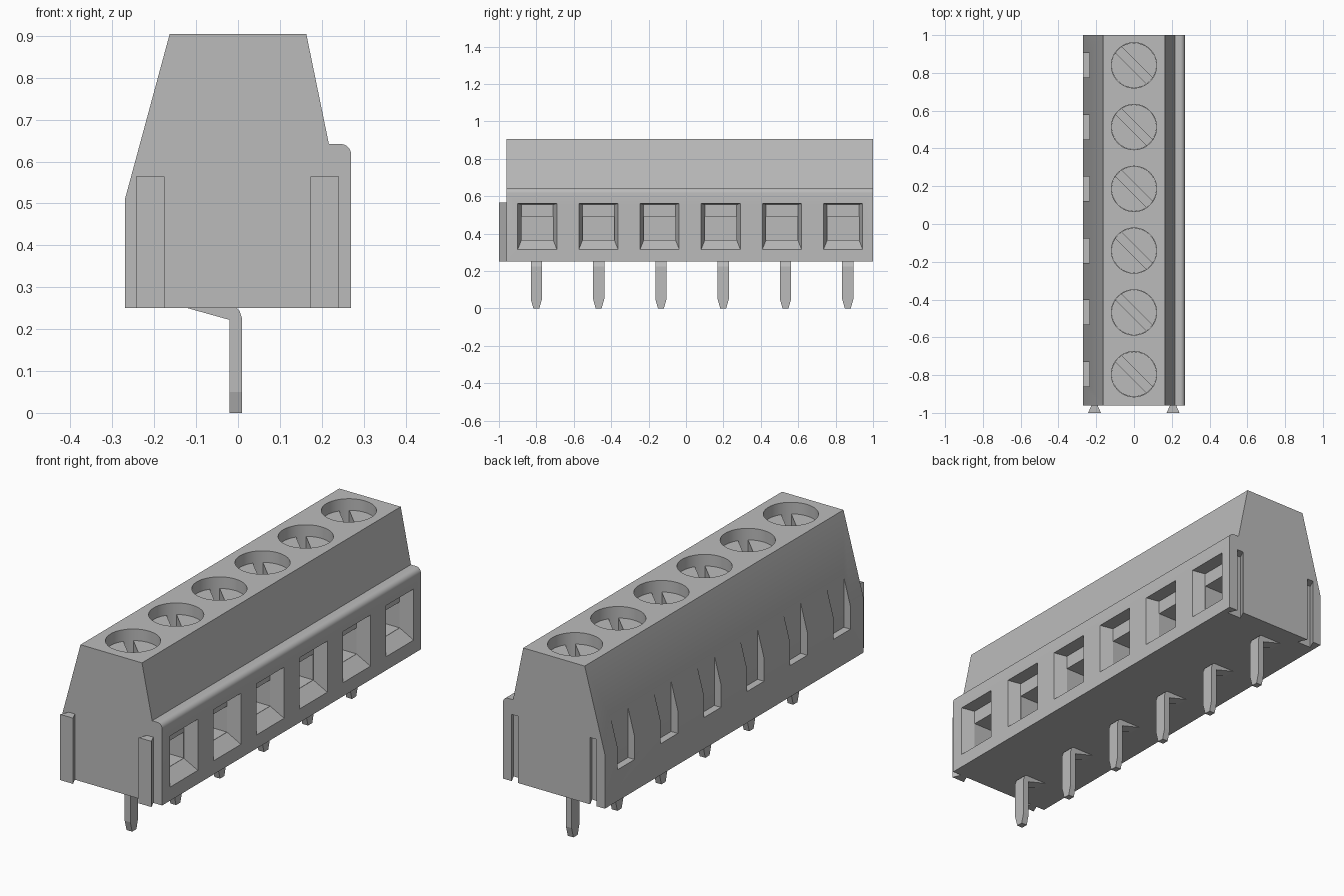
import bpy, bmesh, math
from mathutils import Vector

if "Cube" in bpy.data.objects:
    bpy.data.objects.remove(bpy.data.objects["Cube"])

grey = bpy.data.materials.new("plain grey")
colour = (0.5, 0.5, 0.5, 1)
grey.diffuse_color = colour
grey.use_nodes = True
grey.node_tree.nodes["Principled BSDF"].inputs["Base Color"].default_value = colour

COUNT, PITCH = 6, 0.327
POLES = [-0.795 + i * PITCH for i in range(COUNT)]
PINS = [-0.8 + i * 0.333 for i in range(COUNT)]


def loft(bm, ring_a, ring_b):
    """Closed solid between two matching rings of 3D points."""
    a = [bm.verts.new(p) for p in ring_a]
    b = [bm.verts.new(p) for p in ring_b]
    n = len(a)
    faces = [bm.faces.new(a), bm.faces.new(b)]
    faces += [bm.faces.new((a[i], a[(i + 1) % n], b[(i + 1) % n], b[i])) for i in range(n)]
    bmesh.ops.recalc_face_normals(bm, faces=faces)


def along_y(bm, profile, y0, y1):
    loft(bm, [(x, y0, z) for x, z in profile], [(x, y1, z) for x, z in profile])


def along_z(bm, profile, z0, z1):
    loft(bm, [(x, y, z0) for x, y in profile], [(x, y, z1) for x, y in profile])


def section(x, y, half, z0, z1):
    return [(x, y - half, z0), (x, y + half, z0), (x, y + half, z1), (x, y - half, z1)]


def circle(y, radius, sides=48):
    steps = [math.tau * i / sides for i in range(sides)]
    return [(radius * math.cos(t), y + radius * math.sin(t)) for t in steps]


def finish(name, bm):
    mesh = bpy.data.meshes.new(name)
    bm.to_mesh(mesh)
    bm.free()
    mesh.materials.append(grey)
    obj = bpy.data.objects.new(name, mesh)
    bpy.context.collection.objects.link(obj)
    return obj


def cut(obj, bm):
    """Subtract a temporary solid and bake the result."""
    cutter = finish("cutter", bm)
    cutter.hide_render = True
    mod = obj.modifiers.new("cut", "BOOLEAN")
    mod.operation, mod.solver, mod.object = "DIFFERENCE", "EXACT", cutter
    graph = bpy.context.evaluated_depsgraph_get()
    baked = bpy.data.meshes.new_from_object(obj.evaluated_get(graph))
    obj.modifiers.clear()
    obj.data = baked
    bpy.data.objects.remove(cutter)


def smooth(obj):
    bpy.ops.object.select_all(action="DESELECT")
    obj.select_set(True)
    bpy.context.view_layer.objects.active = obj
    bpy.ops.object.shade_smooth_by_angle(angle=math.radians(30))


# Housing with a rounded shoulder
shoulder = [(0.245 + 0.025 * math.sin(t), 0.617 + 0.025 * math.cos(t))
            for t in [math.pi / 2 * i / 6 for i in range(7)]]
bm = bmesh.new()
along_y(bm, [(-0.27, 0.25), (-0.27, 0.51), (-0.163, 0.905), (0.163, 0.905),
             (0.217, 0.642)] + shoulder + [(0.27, 0.25)], -0.96, 1)
housing = finish("housing", bm)

# Screw wells
bm = bmesh.new()
for y in POLES:
    along_z(bm, circle(y, 0.12), 0.75, 1)
cut(housing, bm)

# Tapered wire entries
bm = bmesh.new()
for y in POLES:
    loft(bm, section(0.28, y, 0.108, 0.307, 0.561), section(0.21, y, 0.085, 0.365, 0.555))
cut(housing, bm)

# Deeper wire chambers below the hanging lip
bm = bmesh.new()
for y in POLES:
    loft(bm, section(0.22, y, 0.084, 0.366, 0.49), section(-0.03, y, 0.084, 0.366, 0.49))
cut(housing, bm)

# Notches on the sloping side
bm = bmesh.new()
for y in POLES:
    loft(bm, section(-0.4, y, 0.065, 0.4, 0.75), section(-0.235, y, 0.065, 0.4, 0.75))
cut(housing, bm)


# Dovetail joints: ribs at one end, grooves at the other
def dovetail(x, neck, wide, y_neck, y_wide):
    return [(x - neck, y_neck), (x + neck, y_neck), (x + wide, y_wide), (x - wide, y_wide)]


bm = bmesh.new()
for x in (-0.209, 0.207):
    along_z(bm, dovetail(x, 0.015, 0.038, 1.005, 0.955), 0.2, 0.57)
cut(housing, bm)
smooth(housing)

for name, x in (("right_rib", -0.209), ("left_rib", 0.207)):
    bm = bmesh.new()
    along_z(bm, dovetail(x, 0.014, 0.034, -0.955, -1), 0.25, 0.565)
    finish(name, bm)

# Slotted screws sunk in the wells
across = Vector((1, -1)).normalized()
side = Vector((1, 1)).normalized()
for i, y in enumerate(POLES):
    bm = bmesh.new()
    along_z(bm, circle(y, 0.119), 0.72, 0.85)
    screw = finish(f"screw_{i + 1}", bm)
    bm = bmesh.new()
    corners = [across * a * 0.15 + side * b * 0.022 + Vector((0, y))
               for a, b in ((-1, -1), (1, -1), (1, 1), (-1, 1))]
    along_z(bm, [tuple(c) for c in corners], 0.78, 0.9)
    cut(screw, bm)
    smooth(screw)

# Bent solder pins with narrowed tips
for i, y in enumerate(PINS):
    bm = bmesh.new()
    along_y(bm, [(-0.02, 0.05), (-0.02, 0.222), (-0.12, 0.25), (-0.12, 0.275), (-0.01, 0.255),
                 (0.003, 0.245), (0.01, 0.225), (0.01, 0.05)], y - 0.03, y + 0.03)
    loft(bm, [(x, y + s * 0.03, 0.05) for x, s in ((-0.02, -1), (0.01, -1), (0.01, 1), (-0.02, 1))],
         [(x, y + s * 0.016, 0) for x, s in ((-0.02, -1), (0.01, -1), (0.01, 1), (-0.02, 1))])
    finish(f"pin_{i + 1}", bm)
